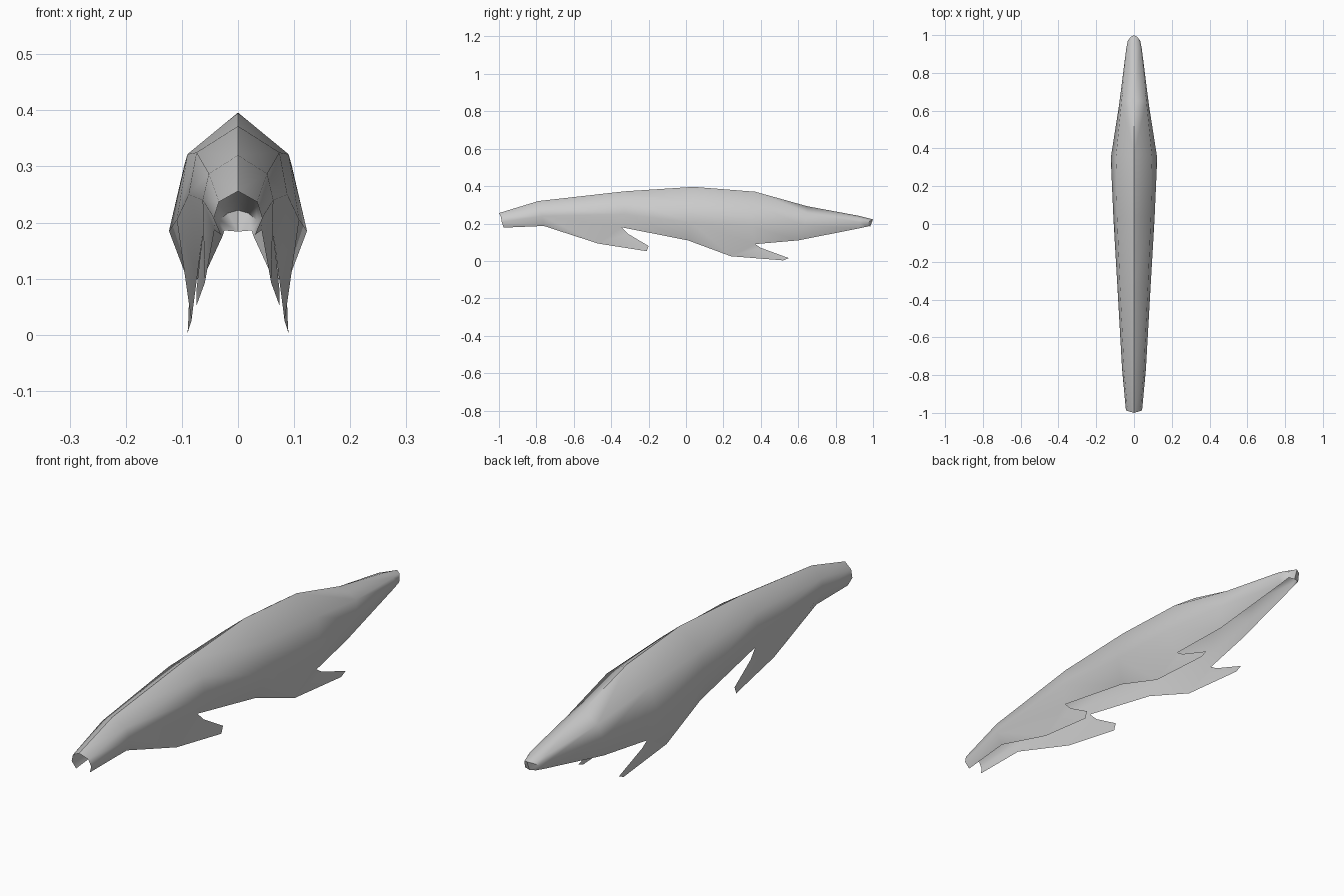
import bpy, bmesh, math

if "Cube" in bpy.data.objects:
    bpy.data.objects.remove(bpy.data.objects["Cube"])

# Cross-sections from nose to tail: ridge, shoulder, flank, hem as (x, y, z)
sections = [
    [(0, -1, .256), (.034, -.99, .237), (.043, -.985, .208), (.03, -.975, .178)],
    [(0, -.79, .32), (.052, -.78, .287), (.063, -.77, .24), (.042, -.76, .187)],
    [(0, -.33, .372), (.074, -.33, .325), (.088, -.33, .25), (.063, -.345, .18)],
    [(0, .04, .396), (.09, .04, .322), (.109, .03, .205), (.072, .01, .11)],
    [(0, .37, .37), (.095, .36, .305), (.123, .35, .185), (.087, .37, .09)],
    [(0, .65, .292), (.066, .65, .255), (.079, .63, .19), (.058, .60, .11)],
    [(0, .92, .242), (.033, .93, .228), (.041, .93, .207), (.028, .93, .175)],
    [(0, 1, .222), (.018, .99, .217), (.033, .97, .205), (.024, .978, .186)],
]
# Swept-back fins under two of the bays: hem corner, tip, tip, inner corner
fins = {
    1: [(.059, -.47, .093), (.074, -.21, .052), (.074, -.20, .08), (.067, -.31, .145)],
    3: [(.083, .24, .025), (.09, .52, .003), (.089, .55, .015), (.087, .40, .07)],
}

bm = bmesh.new()
rows = [[bm.verts.new(p) for p in s] for s in sections]
for i, (a, b) in enumerate(zip(rows, rows[1:])):
    for j in range(2):
        bm.faces.new((a[j], a[j + 1], b[j + 1], b[j]))
    if i in fins:
        f = [bm.verts.new(p) for p in fins[i]]
        bm.faces.new((a[2], a[3], f[0]))
        bm.faces.new((a[2], f[0], b[3], b[2]))
        bm.faces.new((f[0], f[3], b[3]))
        bm.faces.new((f[0], f[1], f[2], f[3]))
    else:
        bm.faces.new((a[2], a[3], b[3], b[2]))

# Small cap closing the tail end
keel = bm.verts.new((0, .985, .184))
bm.faces.new((*rows[-1], keel))

me = bpy.data.meshes.new("body_shell")
bm.to_mesh(me)
bm.free()
shell = bpy.data.objects.new("body_shell", me)
bpy.context.collection.objects.link(shell)

mat = bpy.data.materials.new("plain grey")
mat.diffuse_color = (.6, .6, .6, 1)
mat.use_nodes = True
mat.node_tree.nodes["Principled BSDF"].inputs["Base Color"].default_value = mat.diffuse_color
me.materials.append(mat)

# Mirror across the ridge, keeping the ridge crease sharp
bpy.context.view_layer.objects.active = shell
shell.select_set(True)
mirror = shell.modifiers.new("mirror", 'MIRROR')
mirror.use_clip = True
bpy.ops.object.modifier_apply(modifier="mirror")
bpy.ops.object.shade_smooth_by_angle(angle=math.radians(55))
